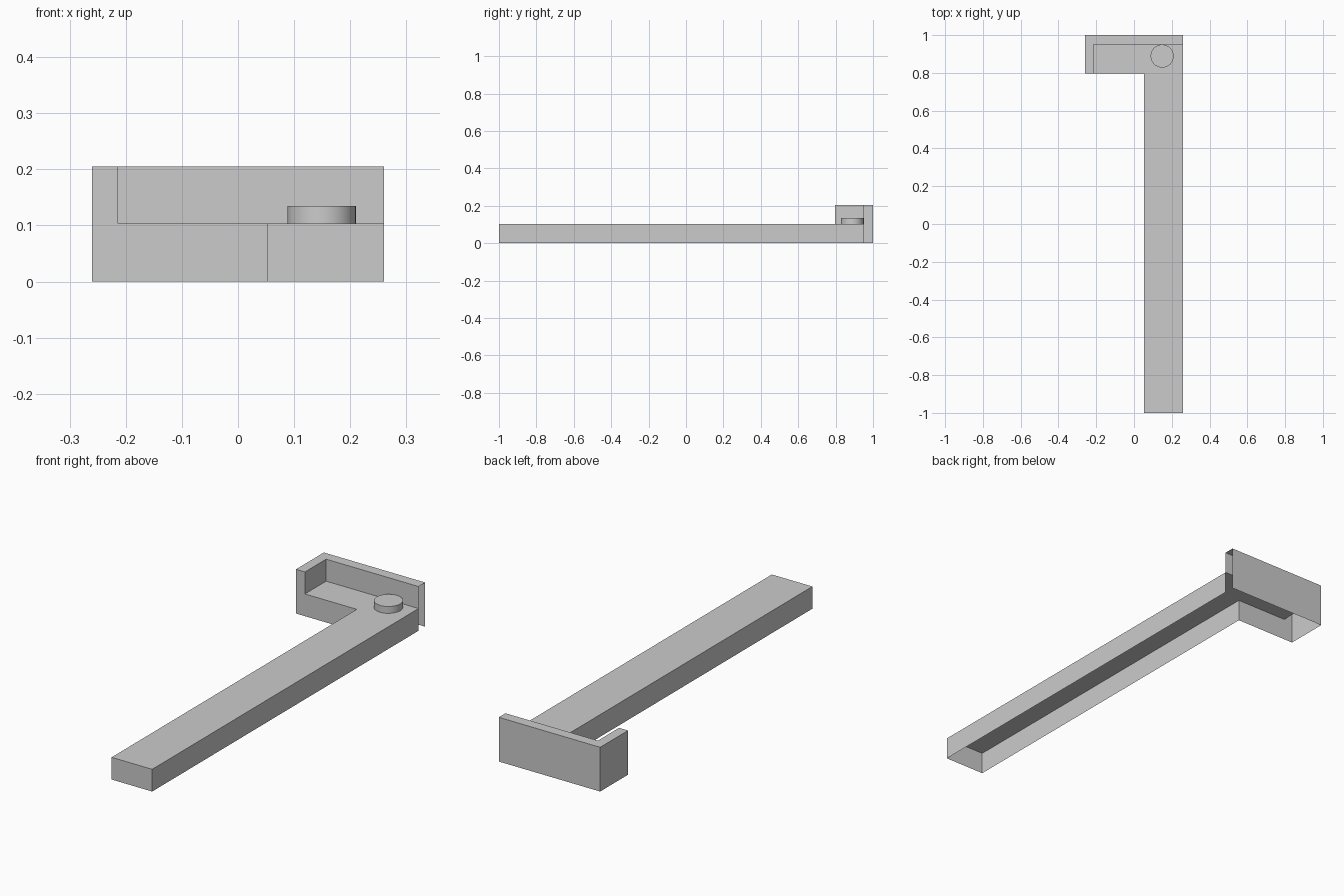
import bpy
import bmesh
from mathutils import Vector

cube = bpy.data.objects.get("Cube")
if cube:
    bpy.data.objects.remove(cube, do_unlink=True)

grey = bpy.data.materials.new("light grey")
grey.use_nodes = True
colour = (0.6, 0.6, 0.6, 1)
grey.diffuse_color = colour
grey.node_tree.nodes["Principled BSDF"].inputs["Base Color"].default_value = colour

# Shared dimensions
LEFT, RIGHT = -0.26, 0.26
FRONT, BACK = -1.0, 1.0
ARM_X = 0.052
FOOT_Y = 0.796
LIP_X, LIP_Y = -0.214, 0.951
DECK, TOP = 0.103, 0.205


def finish(name, bm):
    bmesh.ops.remove_doubles(bm, verts=bm.verts, dist=0.0001)
    mesh = bpy.data.meshes.new(name)
    bm.to_mesh(mesh)
    bm.free()
    mesh.materials.append(grey)
    obj = bpy.data.objects.new(name, mesh)
    bpy.context.collection.objects.link(obj)
    return obj


def sheet(bm, outline, z):
    """Flat face looking up; outline runs counter-clockwise."""
    bm.faces.new([bm.verts.new((x, y, z)) for x, y in outline])


def walls(bm, path, low, high):
    """Upright faces along a path, looking to its right-hand side."""
    for a, b in zip(path, path[1:]):
        corners = [(*a, low), (*b, low), (*b, high), (*a, high)]
        bm.faces.new([bm.verts.new(c) for c in corners])


# L-shaped deck with hollow skirt, open underneath
bm = bmesh.new()
sheet(bm, [(LEFT, FOOT_Y), (ARM_X, FOOT_Y), (ARM_X, FRONT), (RIGHT, FRONT),
           (RIGHT, LIP_Y), (LIP_X, LIP_Y), (LIP_X, FOOT_Y)][1:], DECK)
walls(bm, [(LIP_X, FOOT_Y), (ARM_X, FOOT_Y), (ARM_X, FRONT),
           (RIGHT, FRONT), (RIGHT, LIP_Y)], 0, DECK)
finish("arm_deck", bm)

# Raised hollow lip around the back and left, open underneath and at its right end
bm = bmesh.new()
sheet(bm, [(LEFT, FOOT_Y), (LIP_X, FOOT_Y), (LIP_X, LIP_Y),
           (RIGHT, LIP_Y), (RIGHT, BACK), (LEFT, BACK)], TOP)
walls(bm, [(RIGHT, BACK), (LEFT, BACK), (LEFT, FOOT_Y), (LIP_X, FOOT_Y)], 0, TOP)
walls(bm, [(LIP_X, FOOT_Y), (LIP_X, LIP_Y), (RIGHT, LIP_Y)], DECK, TOP)
finish("corner_lip", bm)

# Round pivot button, open underneath
bm = bmesh.new()
bmesh.ops.create_circle(bm, cap_ends=True, segments=48, radius=0.061)
rim = bm.edges[:]
bmesh.ops.translate(bm, verts=bm.verts, vec=Vector((0.149, 0.889, 0.135)))
side = bmesh.ops.extrude_edge_only(bm, edges=rim)["geom"]
for v in side:
    if isinstance(v, bmesh.types.BMVert):
        v.co.z = DECK
bmesh.ops.recalc_face_normals(bm, faces=bm.faces)
cap = max(bm.faces, key=lambda f: len(f.verts))
if cap.normal.z < 0:
    bmesh.ops.reverse_faces(bm, faces=bm.faces)
button = finish("pivot_button", bm)
bpy.ops.object.select_all(action="DESELECT")
button.select_set(True)
bpy.context.view_layer.objects.active = button
bpy.ops.object.shade_smooth_by_angle()
